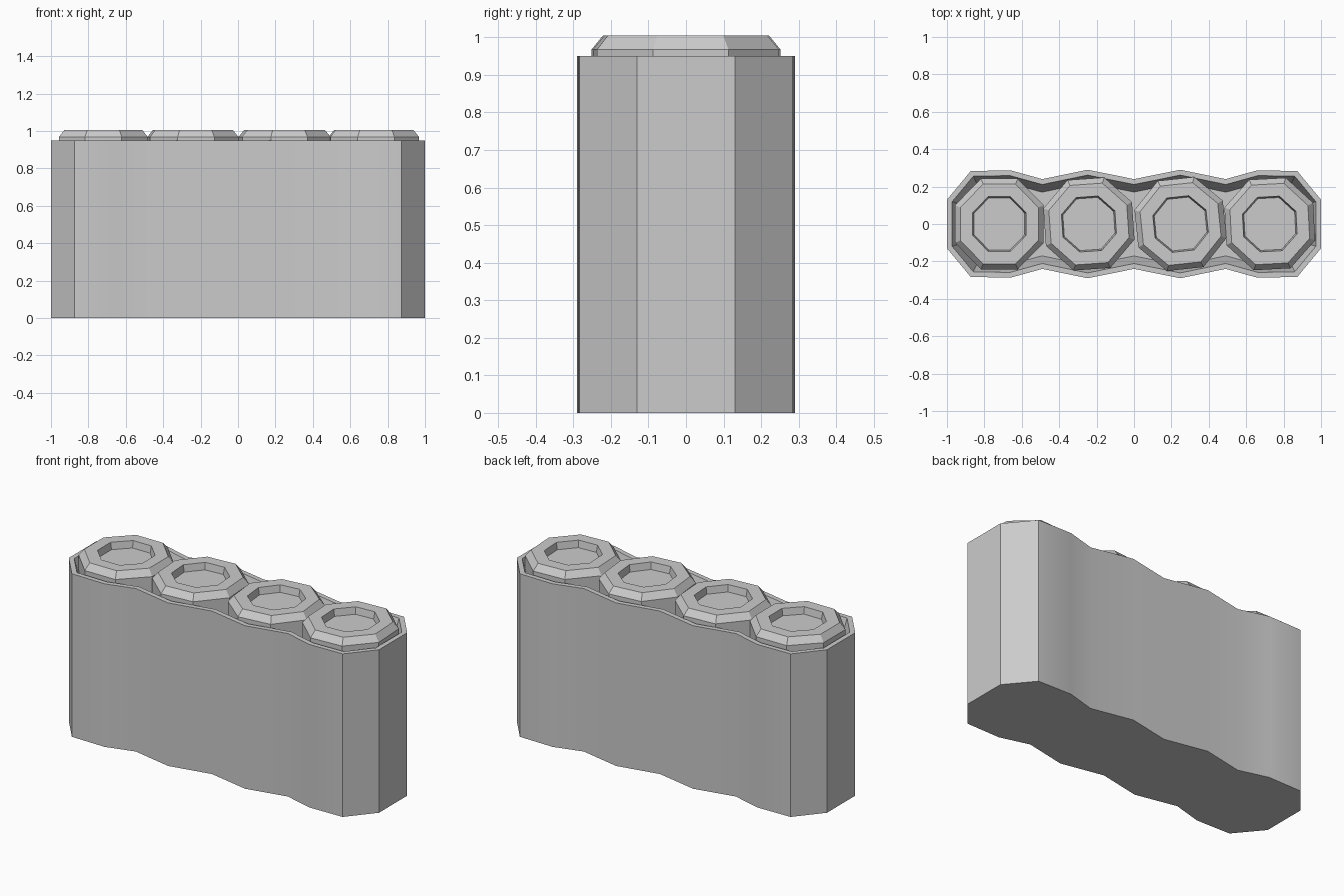
import bpy, bmesh, math
from mathutils import Matrix

cube = bpy.data.objects.get("Cube")
if cube:
    bpy.data.objects.remove(cube, do_unlink=True)

grey = bpy.data.materials.new("plain grey")
grey.use_nodes = True
colour = (0.6, 0.6, 0.6, 1)
grey.diffuse_color = colour
grey.node_tree.nodes["Principled BSDF"].inputs["Base Color"].default_value = colour


def finish(bm, name):
    bmesh.ops.recalc_face_normals(bm, faces=bm.faces)
    mesh = bpy.data.meshes.new(name)
    bm.to_mesh(mesh)
    bm.free()
    mesh.materials.append(grey)
    obj = bpy.data.objects.new(name, mesh)
    bpy.context.collection.objects.link(obj)
    bpy.ops.object.select_all(action="DESELECT")
    obj.select_set(True)
    bpy.context.view_layer.objects.active = obj
    bpy.ops.object.shade_smooth_by_angle(angle=math.radians(30))
    return obj


# Scalloped case: mirrored outline, extruded, then a rim and a sloping well
quarter = [(1, 0.13), (0.873, 0.283), (0.66, 0.287), (0.49, 0.24), (0.248, 0.29)]
back = quarter + [(0, 0.24)] + [(-x, y) for x, y in reversed(quarter)]
outline = back + [(x, -y) for x, y in reversed(back)]
bm = bmesh.new()
base = bm.faces.new([bm.verts.new((x, y, 0)) for x, y in outline])
result = bmesh.ops.extrude_face_region(bm, geom=[base], use_keep_orig=True)
top = next(g for g in result["geom"] if isinstance(g, bmesh.types.BMFace))
bmesh.ops.translate(bm, verts=top.verts, vec=(0, 0, 0.95))
bmesh.ops.recalc_face_normals(bm, faces=bm.faces)
for thickness, depth in [(0.028, 0), (0.04, -0.15)]:
    bmesh.ops.inset_region(bm, faces=[top], thickness=thickness, depth=depth,
                           use_even_offset=True, use_boundary=True)
finish(bm, "case")

# Octagonal cells: straight side, bevelled shoulder, flat ring, sunken cap
PROFILE = [(0.257, 0.8), (0.257, 0.968), (0.226, 1.005), (0.155, 1.005), (0.147, 0.965)]


def cell(name, x, turn):
    bm = bmesh.new()
    rings = []
    for radius, z in PROFILE:
        ring = []
        for i in range(8):
            a = math.tau * (i + 0.5) / 8 + math.radians(turn)
            ring.append(bm.verts.new((radius * math.cos(a), 1.02 * radius * math.sin(a), z)))
        rings.append(ring)
    for low, high in zip(rings, rings[1:]):
        for i in range(8):
            j = (i + 1) % 8
            bm.faces.new((low[i], low[j], high[j], high[i]))
    bm.faces.new(rings[0])
    bm.faces.new(rings[-1])
    bm.transform(Matrix.Translation((x, 0, 0)))
    finish(bm, name)


for name, x, turn in [("right_outer_cell", -0.72, 0), ("right_inner_cell", -0.241, 4),
                      ("left_inner_cell", 0.249, 6), ("left_outer_cell", 0.726, 3)]:
    cell(name, x, turn)
